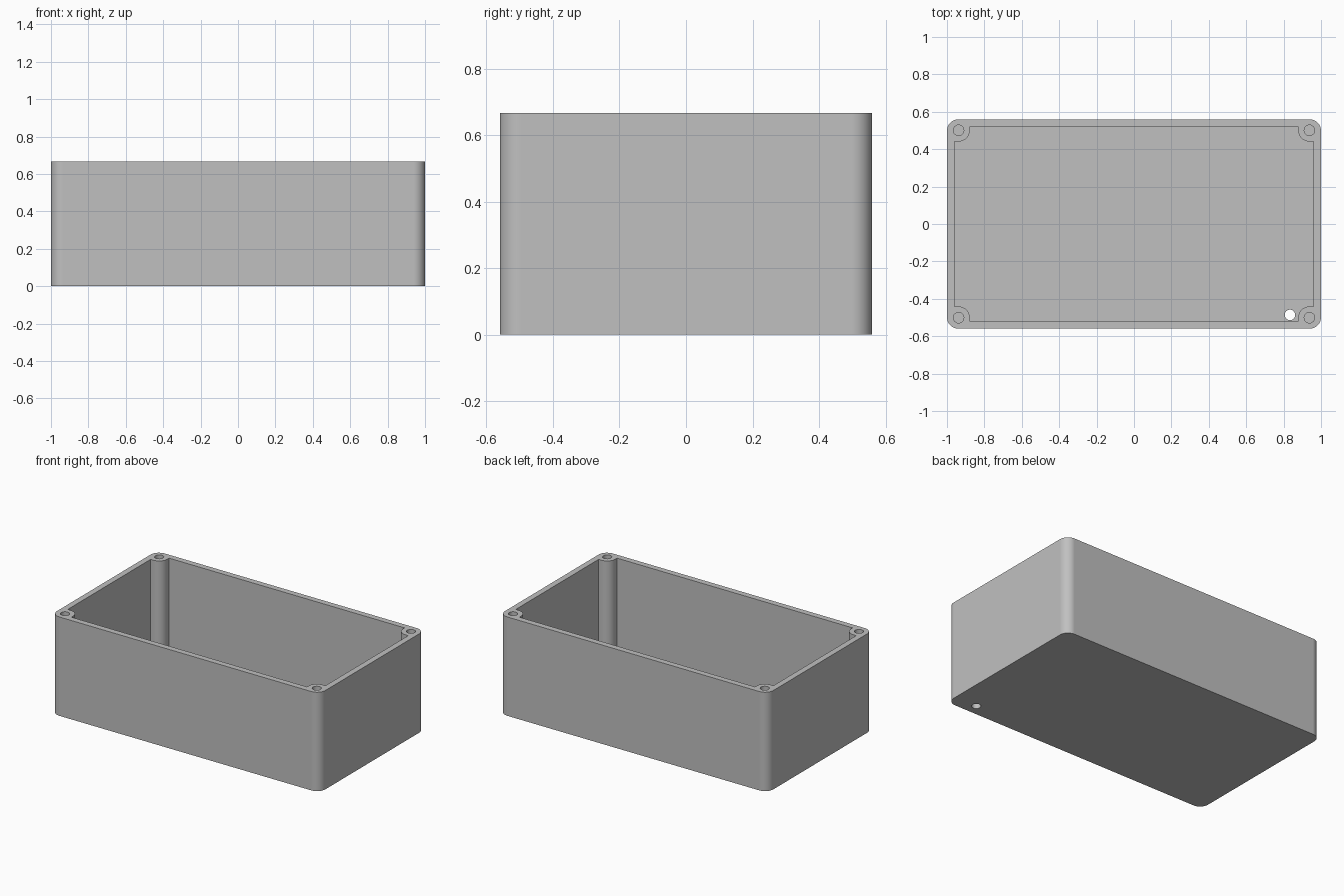
import bpy, bmesh
from math import sin, cos, pi

cube = bpy.data.objects.get("Cube")
if cube:
    bpy.data.objects.remove(cube, do_unlink=True)

# Main dimensions
LENGTH, WIDTH, HEIGHT = 2.0, 1.12, 0.666
WALL, FLOOR = 0.04, 0.04
POST_X, POST_Y, POST_R = 0.938, 0.501, 0.06
HOLE_R = 0.028
STEPS = 12

grey = bpy.data.materials.new("enclosure grey")
grey.use_nodes = True
colour = (0.53, 0.53, 0.53, 1)
grey.diffuse_color = colour
grey.node_tree.nodes["Principled BSDF"].inputs["Base Color"].default_value = colour


def arc(cx, cy, r, start, end, steps=STEPS):
    angles = [start + (end - start) * i / steps for i in range(steps + 1)]
    return [(cx + r * cos(a), cy + r * sin(a)) for a in angles]


def four_corners(quarter):
    """Mirror one corner of an outline into a closed counter-clockwise loop."""
    loop = []
    for sx, sy in ((1, 1), (-1, 1), (-1, -1), (1, -1)):
        pts = [(sx * x, sy * y) for x, y in quarter]
        loop += pts if sx * sy > 0 else pts[::-1]
    return loop


def prism(name, outline, z0, z1):
    bm = bmesh.new()
    base = bm.faces.new([bm.verts.new((x, y, z0)) for x, y in outline])
    top = bmesh.ops.extrude_face_region(bm, geom=[base])["geom"]
    bmesh.ops.translate(bm, vec=(0, 0, z1 - z0),
                        verts=[g for g in top if isinstance(g, bmesh.types.BMVert)])
    bmesh.ops.recalc_face_normals(bm, faces=bm.faces)
    mesh = bpy.data.meshes.new(name)
    bm.to_mesh(mesh)
    bm.free()
    mesh.materials.append(grey)
    obj = bpy.data.objects.new(name, mesh)
    bpy.context.collection.objects.link(obj)
    return obj


def hole(name, x, y, z0, z1):
    return prism(name, arc(x, y, HOLE_R, 0, 2 * pi, 32)[:-1], z0, z1)


# Outer block with rounded vertical corners
CORNER = 0.062
box = prism("enclosure_box", four_corners(
    arc(LENGTH / 2 - CORNER, WIDTH / 2 - CORNER, CORNER, 0, pi / 2)), 0, HEIGHT)

# Cavity that leaves a rounded screw post in each corner
inner_x, inner_y = LENGTH / 2 - WALL, WIDTH / 2 - WALL
quarter = [(inner_x, POST_Y - POST_R)]
quarter += arc(POST_X, POST_Y, POST_R, 1.5 * pi, pi)
quarter += [(POST_X - POST_R, inner_y)]
cutters = [prism("cavity_cutter", four_corners(quarter), FLOOR, HEIGHT + 0.1)]

# Blind screw holes in the posts
for sx in (-1, 1):
    for sy in (-1, 1):
        cutters.append(hole("screw_hole_cutter", sx * POST_X, sy * POST_Y,
                            FLOOR, HEIGHT + 0.1))

# Cable hole through the floor
cutters.append(hole("cable_hole_cutter", 0.834, -0.486, -0.1, FLOOR + 0.1))

# Cut the block, then drop the cutters
bpy.context.view_layer.objects.active = box
for cutter in cutters:
    cutter.hide_render = True
    mod = box.modifiers.new("cut", 'BOOLEAN')
    mod.operation = 'DIFFERENCE'
    mod.solver = 'EXACT'
    mod.object = cutter
    bpy.ops.object.modifier_apply(modifier=mod.name)
    bpy.data.objects.remove(cutter, do_unlink=True)

# Smooth rounded surfaces, keep flat walls flat
bpy.ops.object.select_all(action='DESELECT')
box.select_set(True)
bpy.ops.object.shade_smooth_by_angle(angle=pi / 6)
weighted = box.modifiers.new("flat walls", 'WEIGHTED_NORMAL')
weighted.keep_sharp = True
